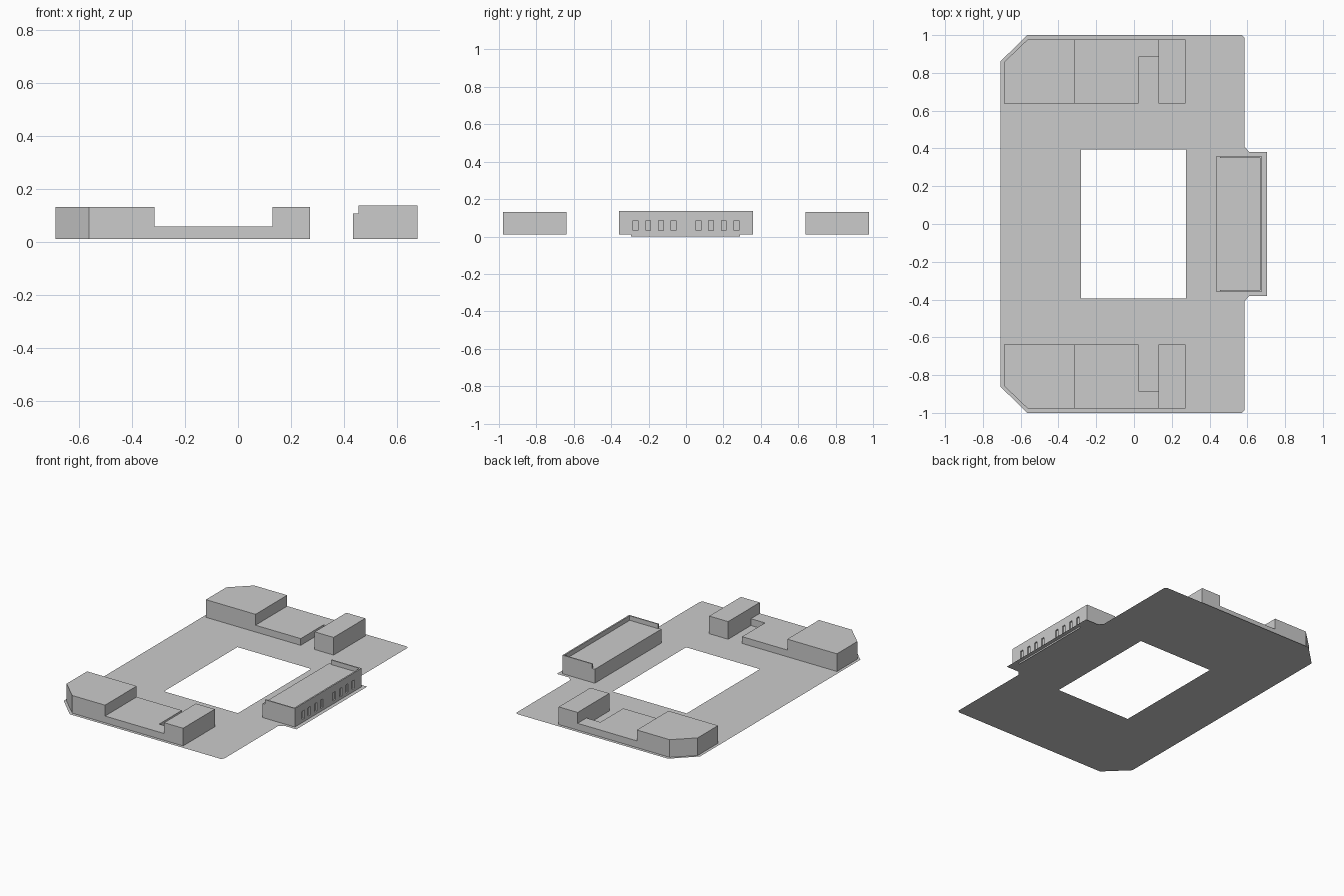
import bpy, bmesh
from mathutils import Vector

if "Cube" in bpy.data.objects:
    bpy.data.objects.remove(bpy.data.objects["Cube"])

Z0 = 0.011  # level of the ground plate


def finish(bm, name, mirror=False):
    me = bpy.data.meshes.new(name)
    bm.to_mesh(me)
    bm.free()
    ob = bpy.data.objects.new(name, me)
    bpy.context.collection.objects.link(ob)
    if mirror:
        mod = ob.modifiers.new("mirror_y", 'MIRROR')
        mod.use_axis = (False, True, False)
        mod.merge_threshold = 0.0005
    return ob


def face(bm, pts, z):
    return bm.faces.new([bm.verts.new((x, y, z)) for x, y in pts])


def raise_faces(bm, faces, dz):
    ext = bmesh.ops.extrude_face_region(bm, geom=faces)["geom"]
    vs = [g for g in ext if isinstance(g, bmesh.types.BMVert)]
    bmesh.ops.translate(bm, verts=vs, vec=Vector((0, 0, dz)))


def massing(name, low, high, z_low, z_high, mirror=False, floor=False):
    """Building from adjoining footprints: all rise to z_low, 'high' ones on to z_high."""
    bm = bmesh.new()
    tag = bm.faces.layers.int.new("high")
    for pts in low:
        face(bm, pts, Z0)
    for pts in high:
        face(bm, pts, Z0)[tag] = 1
    bmesh.ops.remove_doubles(bm, verts=bm.verts[:], dist=0.0005)
    raise_faces(bm, bm.faces[:], z_low - Z0)
    at = lambda f, z: all(abs(v.co.z - z) < 1e-5 for v in f.verts)
    raise_faces(bm, [f for f in bm.faces if f[tag] and at(f, z_low)], z_high - z_low)
    bottoms = [f for f in bm.faces if at(f, Z0)]
    if bottoms:
        bmesh.ops.delete(bm, geom=bottoms, context='FACES')
    if floor:
        rim = [e for e in bm.edges if e.is_boundary]
        bmesh.ops.contextual_create(bm, geom=rim)
    bmesh.ops.dissolve_limit(bm, angle_limit=0.002, verts=bm.verts[:], edges=bm.edges[:])
    bmesh.ops.recalc_face_normals(bm, faces=bm.faces[:])
    return finish(bm, name, mirror)


# Ground plate: half outline around the courtyard opening, mirrored
bm = bmesh.new()
face(bm, [(-.708, 0), (-.28, 0), (-.28, .394), (.275, .394), (.275, 0), (.705, 0),
          (.705, .38), (.612, .38), (.585, .408), (.585, .985), (.57, 1),
          (-.565, 1), (-.708, .86)], Z0)
bm.normal_update()
if next(iter(bm.faces)).normal.z < 0:
    bmesh.ops.reverse_faces(bm, faces=bm.faces[:])
finish(bm, "ground_plate", mirror=True)

# Side wings: tall ends with a low notched link between them
massing("side_wings",
        low=[[(-.315, .638), (.025, .638), (.025, .883), (.13, .883), (.13, .978), (-.315, .978)]],
        high=[[(-.688, .638), (-.315, .638), (-.315, .978), (-.562, .978), (-.688, .857)],
              [(.13, .638), (.272, .638), (.272, .978), (.13, .978), (.13, .883)]],
        z_low=.057, z_high=.131, mirror=True)

# Front hall: recessed roof with a parapet on three sides
x0, x1, x2, x3, yo, yi = .435, .455, .668, .678, .358, .35
hall = massing("front_hall",
               low=[[(x0, -yo), (x1, -yo), (x1, -yi), (x2, -yi), (x2, yi), (x1, yi), (x1, yo), (x0, yo)]],
               high=[[(x1, -yo), (x3, -yo), (x3, yo), (x1, yo), (x1, yi), (x2, yi), (x2, -yi), (x1, -yi)]],
               z_low=.106, z_high=.137, floor=True)

# Eight window recesses in the outer wall
bm = bmesh.new()
for i in range(4):
    for s in (-1, 1):
        y = s * (.067 + i * .0675)
        box = bmesh.ops.create_cube(bm, size=1)["verts"]
        bmesh.ops.scale(bm, verts=box, vec=(.04, .026, .056))
        bmesh.ops.translate(bm, verts=box, vec=(x3 + .01, y, .059))
cutter = finish(bm, "window_cutter")
cutter.hide_render = True
cutter.hide_viewport = True
cut = hall.modifiers.new("windows", 'BOOLEAN')
cut.operation, cut.solver, cut.object = 'DIFFERENCE', 'EXACT', cutter

# Thin wall footing below the hall
bm = bmesh.new()
bm.faces.new([bm.verts.new((x3, y, z)) for y, z in ((-.295, 0), (.29, 0), (.29, Z0), (-.295, Z0))])
finish(bm, "hall_footing")
